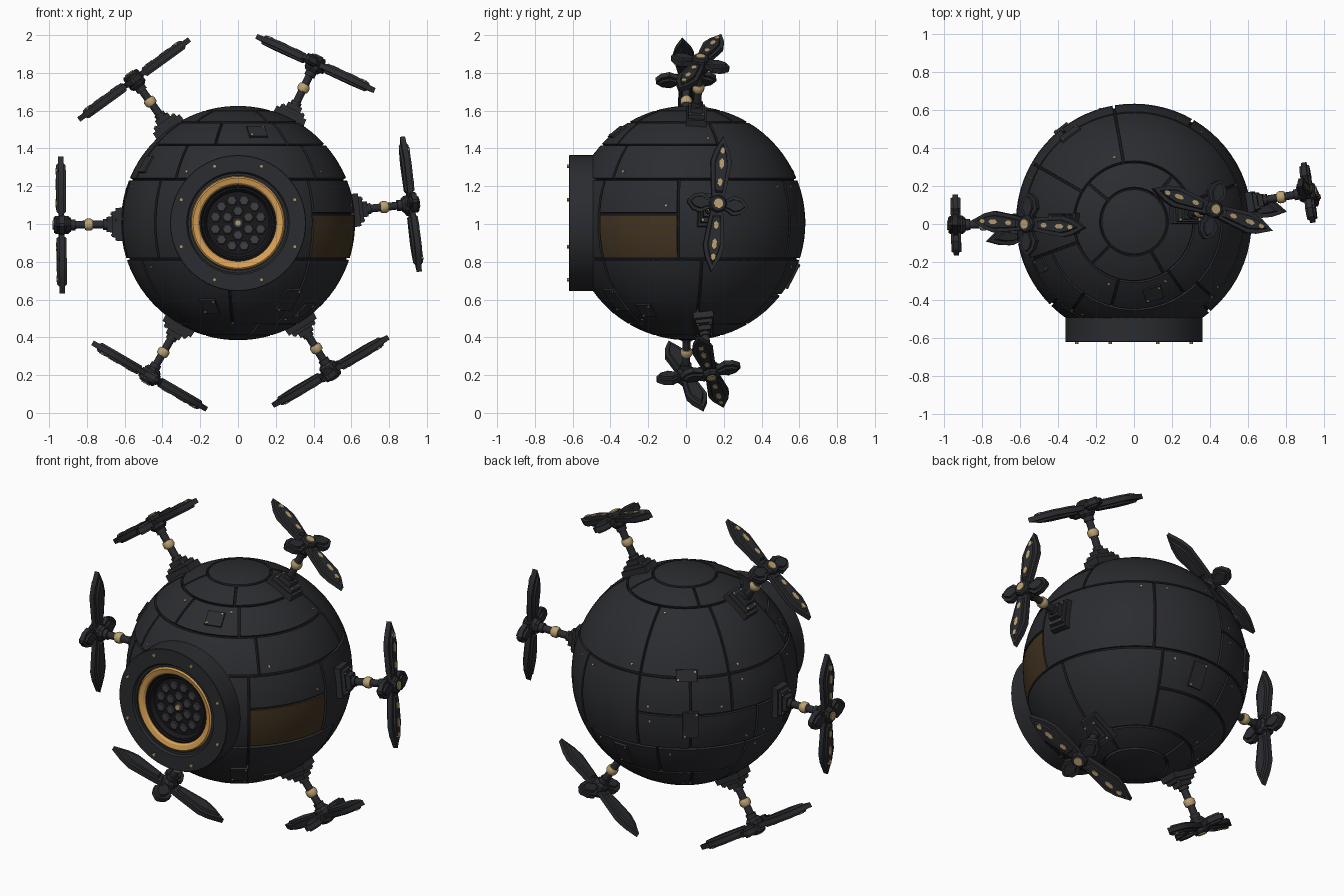
import bpy, bmesh, random
from math import sin, cos, pi, radians
from mathutils import Vector, Matrix

if "Cube" in bpy.data.objects:
    bpy.data.objects.remove(bpy.data.objects["Cube"])

random.seed(4)
C, R = Vector((0, 0.012, 1.005)), 0.62


def material(name, rgb):
    m = bpy.data.materials.new(name)
    m.diffuse_color = (*rgb, 1)
    m.use_nodes = True
    m.node_tree.nodes["Principled BSDF"].inputs["Base Color"].default_value = m.diffuse_color
    return m


DARK = material("dark_metal", (0.024, 0.025, 0.029))
BLACK = material("black_groove", (0.009, 0.009, 0.011))
GREY = material("lens_grey", (0.05, 0.05, 0.055))
GOLD = material("pale_gold", (0.5, 0.36, 0.17))
ORANGE = material("orange_ring", (0.7, 0.36, 0.09))
BROWN = material("brown_window", (0.055, 0.034, 0.015))


def frame(origin, z, x):
    z = Vector(z).normalized()
    x = Vector(x)
    x = (x - z * x.dot(z)).normalized()
    m = Matrix((x, z.cross(x), z)).transposed().to_4x4()
    m.translation = origin
    return m


def prism(bm, pts, z0, z1, m, top=1.0):
    a = [bm.verts.new(m @ Vector((x, y, z0))) for x, y in pts]
    cx = sum(p[0] for p in pts) / len(pts)
    cy = sum(p[1] for p in pts) / len(pts)
    b = [bm.verts.new(m @ Vector((cx + (x - cx) * top, cy + (y - cy) * top, z1))) for x, y in pts]
    bm.faces.new(a[::-1])
    bm.faces.new(b)
    n = len(pts)
    for i in range(n):
        bm.faces.new((a[i], a[(i + 1) % n], b[(i + 1) % n], b[i]))


def lathe(bm, prof, m, seg=16, closed=False):
    rings = [[bm.verts.new(m @ Vector((r * cos(2 * pi * k / seg), r * sin(2 * pi * k / seg), z)))
              for k in range(seg)] if r > 0 else [bm.verts.new(m @ Vector((0, 0, z)))] for r, z in prof]
    for a, b in zip(rings, rings[1:] + ([rings[0]] if closed else [])):
        for k in range(seg):
            f = [a[k % len(a)], a[(k + 1) % seg % len(a)], b[(k + 1) % seg % len(b)], b[k % len(b)]]
            bm.faces.new(list(dict.fromkeys(f)))


def rod(bm, r, z0, z1, m, seg=16):
    lathe(bm, [(0, z0), (r, z0), (r, z1), (0, z1)], m, seg)


def box(w, h, x=0, y=0):
    return [(x - w, y - h), (x + w, y - h), (x + w, y + h), (x - w, y + h)]


def finish(bm, name, mat, recalc=True, solid=0, cut=None):
    if recalc:
        bmesh.ops.recalc_face_normals(bm, faces=bm.faces[:])
    me = bpy.data.meshes.new(name)
    bm.to_mesh(me)
    bm.free()
    ob = bpy.data.objects.new(name, me)
    bpy.context.collection.objects.link(ob)
    me.materials.append(mat)
    bpy.ops.object.select_all(action='DESELECT')
    ob.select_set(True)
    bpy.context.view_layer.objects.active = ob
    if solid:
        s = ob.modifiers.new("thickness", 'SOLIDIFY')
        s.thickness, s.offset = solid, -1
        bpy.ops.object.modifier_apply(modifier=s.name)
    if cut:
        b = ob.modifiers.new("eye_hole", 'BOOLEAN')
        b.object, b.operation, b.solver = cut, 'DIFFERENCE', 'EXACT'
        bpy.ops.object.modifier_apply(modifier=b.name)
    bpy.ops.object.shade_smooth_by_angle(angle=radians(30))
    return ob


def on_sphere(az, lat, r=R):
    az, lat = radians(az), radians(lat)
    return C + Vector((cos(lat) * cos(az), cos(lat) * sin(az), sin(lat))) * r


def panel(bm, la0, la1, lo0, lo1, gap=0.6, r=R):
    n, m = max(2, round((lo1 - lo0) / 5)), max(2, round((la1 - la0) / 5))
    la0, la1 = la0 + gap, la1 - gap
    grid = []
    for j in range(m + 1):
        la = la0 + (la1 - la0) * j / m
        g = gap / cos(radians(la))
        grid.append([bm.verts.new(on_sphere(lo0 + g + (lo1 - lo0 - 2 * g) * i / n, la, r)) for i in range(n + 1)])
    for j in range(m):
        for i in range(n):
            bm.faces.new((grid[j][i], grid[j][i + 1], grid[j + 1][i + 1], grid[j + 1][i]))


EYE = frame((0, 0, C.z), (0, -1, 0), (1, 0, 0))

# hole cutter for the eye
bm = bmesh.new()
rod(bm, 0.335, 0.40, 0.8, EYE, 48)
cutter = finish(bm, "eye_cutter", DARK)
cutter.hide_render = True

# inner core and armour panels
bm = bmesh.new()
bmesh.ops.create_uvsphere(bm, u_segments=64, v_segments=32, radius=R - 0.016, matrix=Matrix.Translation(C))
finish(bm, "inner_core", BLACK, cut=cutter)
bands = [(59.5, 73.6, [50, 140, 225, 300, 410]),
         (22, 59.5, [20, 100, 150, 200]),
         (42, 59.5, [200, 255, 305, 380]), (22, 42, [200, 235, 316, 380]),
         (-18, 22, [-5, 60, 100]), (2, 22, [100, 128, 150, 190]), (-18, 2, [100, 128, 165, 190]),
         (-18, 22, [190, 225, 310]), (4.6, 22, [310, 355]),
         (-59.5, -18, [7, 65]), (-38, -18, [65, 110, 160]), (-59.5, -38, [65, 130, 160]),
         (-59.5, -18, [160, 210, 265, 310, 367]),
         (-73.6, -59.5, [20, 110, 200, 290, 380])]
bm = bmesh.new()
for la0, la1, lons in bands:
    for a, b in zip(lons, lons[1:]):
        panel(bm, la0, la1, a, b)
finish(bm, "armour_panels", DARK, False, 0.022, cutter)
bm = bmesh.new()
panel(bm, -18, 4.6, 310, 355, r=R - 0.003)
finish(bm, "side_window", BROWN, False, 0.019)
for name, s in (("top_cap", 1), ("bottom_cap", -1)):
    bm = bmesh.new()
    arc = [(R * cos(radians(a)), s * R * sin(radians(a))) for a in (74.2, 77, 80, 83, 86.5)]
    lathe(bm, [(0, s * 0.58), (arc[0][0], s * 0.575)] + arc + [(0, s * R)], Matrix.Translation(C), 48)
    finish(bm, name, DARK)

# small riveted cover plates and loose rivets
plates, rivets = bmesh.new(), bmesh.new()
for az, lat, w, h in ((-75, 51, .05, .045), (-55, -41, .05, .075), (-32, -48, .045, .05), (126, 23, .06, .035),
                      (128, -3, .045, .08), (88, -27, .045, .075), (205, 30, .04, .05), (-110, -45, .045, .05)):
    p = on_sphere(az, lat, 0)
    d = on_sphere(az, lat) - p
    m = frame(C, d, (-sin(radians(az)), cos(radians(az)), 0))
    prism(plates, box(w, h), R - 0.02, R + 0.007, m, 0.97)
    for s in (-1, 1):
        rod(rivets, 0.006, R, R + 0.011, m @ Matrix.Translation((s * (w - .013), s * (h - .013), 0)), 8)
for la0, la1, lons in bands[1:-1]:
    for a, b in zip(lons, lons[1:]):
        if 225 <= a <= 310 and la0 == -18:
            continue
        for lo, la in random.sample([(a + 6, la0 + 4), (b - 6, la0 + 4), (a + 7, la1 - 4), (b - 7, la1 - 4)], 1):
            rod(rivets, 0.006, R - .005, R + .004, frame(C, on_sphere(lo, la) - C, (0.1, 0.2, 1)), 8)
finish(plates, "cover_plates", DARK)

# eye: collar, orange ring, recessed lens with cells
bm = bmesh.new()
lathe(bm, [(.325, .42), (.36, .42), (.36, .617), (.357, .62), (.272, .62), (.264, .608), (.25, .608),
           (.25, .55), (.325, .55)], EYE, 64, True)
finish(bm, "eye_collar", DARK)
bm = bmesh.new()
lathe(bm, [(.252, .56), (.246, .603), (.238, .61), (.212, .603), (.203, .593), (.203, .56)], EYE, 64, True)
finish(bm, "eye_ring", ORANGE)
bm = bmesh.new()
lathe(bm, [(0, .53), (.215, .53), (.215, .59), (.195, .59), (.19, .582), (.18, .582), (.165, .56), (0, .56)], EYE, 64)
finish(bm, "eye_recess", BLACK)
bm = bmesh.new()
for count, rad in ((1, 0), (6, .064), (12, .124)):
    for k in range(count):
        a = 2 * pi * (k + .5) / count
        lathe(bm, [(0, .55), (.029, .55), (.029, .566), (.024, .57), (0, .57)],
              EYE @ Matrix.Translation((rad * cos(a), rad * sin(a), 0)), 6 if rad else 16)
finish(bm, "lens_cells", GREY)
rod(rivets, 0.017, .56, .58, EYE)
for k in range(8):
    a = radians(22.5 + 45 * k)
    rod(rivets, 0.01, .61, .629, EYE @ Matrix.Translation((.325 * cos(a), .325 * sin(a), 0)), 10)
finish(rivets, "gold_rivets", GOLD)

# six rotors: hub position and long-blade direction
rotors = {"upper_left": ((-.55, 0, 1.765), (.58, -.04, .43)), "upper_right": ((.41, .075, 1.85), (-.63, .22, .27)),
          "right": ((.915, .165, 1.105), (-.10, .065, .73)), "left": ((-.935, -.005, .995), (.02, 0, 1)),
          "lower_left": ((-.468, 0, .195), (.62, .19, -.37)), "lower_right": ((.49, .13, .22), (.64, -.14, .38))}
LONG = [(.03, -.032), (.10, -.042), (.225, -.056), (.285, -.04), (.362, 0), (.285, .04), (.225, .056),
        (.10, .042), (.03, .032)]
SHORT = [(.02, -.026), (.05, -.03), (.085, -.054), (.13, -.042), (.16, -.008), (.16, .008), (.13, .042),
         (.085, .054), (.05, .03), (.02, .026)]
for name, (hub, long) in rotors.items():
    hub = Vector(hub)
    axis = hub - C
    m = frame(hub, axis, long)
    base = frame(hub, axis, axis.cross(Vector((0, 1, 0))))
    zs = R - axis.length
    dark, gold = bmesh.new(), bmesh.new()
    # stepped mount
    for w, h, z0, z1 in ((.09, .055, -.03, .028), (.07, .045, .028, .048), (.042, .034, .048, .075)):
        prism(dark, box(w, h), zs + z0, zs + z1, base, .96)
    for sx in (-1, 1):
        for sy in (-1, 1):
            rod(gold, .006, zs + .02, zs + .053, base @ Matrix.Translation((sx * .056, sy * .034, 0)), 8)
    # shaft, collars and hub
    rod(dark, .021, zs, 0, m)
    rod(dark, .029, zs + .07, zs + .095, m)
    rod(dark, .029, -.075, -.05, m)
    lathe(gold, [(.015, -.165), (.027, -.165), (.032, -.155), (.032, -.135), (.027, -.125), (.015, -.125)], m, 16, True)
    lathe(dark, [(0, -.05), (.036, -.05), (.048, -.035), (.048, .03), (.04, .04), (0, .04)], m, 8)
    rod(gold, .025, .03, .046, m)
    # blades with raised ribs and gold inlays
    for k in range(4):
        t = m @ Matrix.Rotation(k * pi / 2, 4, 'Z')
        shape = SHORT if k % 2 else LONG
        prism(dark, shape, -.014, .014, t)
        cx = sum(p[0] for p in shape) / len(shape)
        inner = [(cx + (x - cx) * .8, y * .62) for x, y in shape]
        prism(dark, inner, .014, .026, t, .92)
        prism(dark, inner, -.014, -.026, t, .92)
        if k % 2 == 0:
            for x, w in ((.115, .022), (.215, .03), (.285, .018)):
                prism(gold, [(x - w, 0), (x - w * .5, -.012), (x + w * .5, -.012), (x + w, 0),
                             (x + w * .5, .012), (x - w * .5, .012)], .012, .029, t)
    finish(dark, name + "_rotor", DARK)
    finish(gold, name + "_rotor_trim", GOLD)
